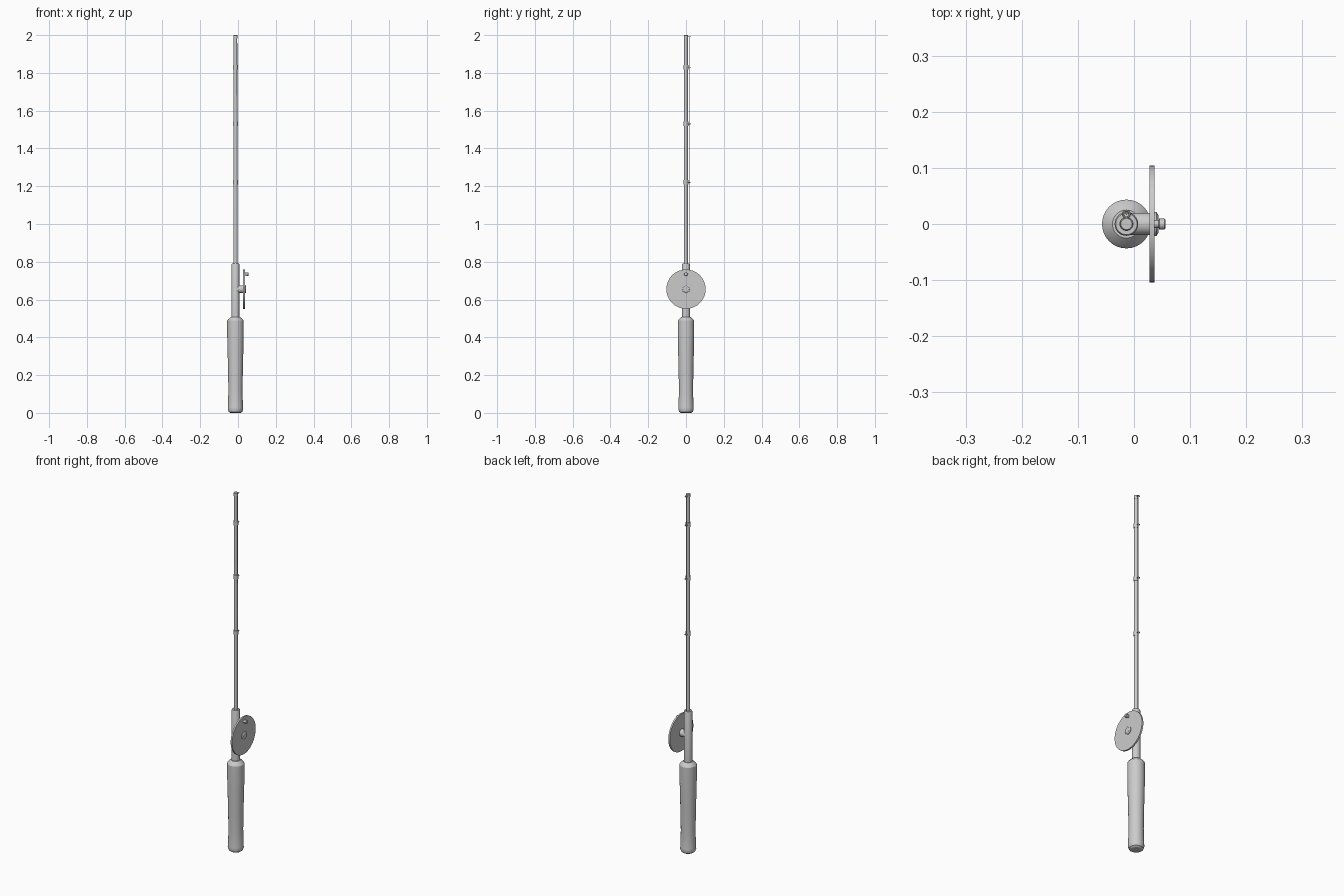
import bpy, math
from mathutils import Matrix, Vector

if "Cube" in bpy.data.objects:
    bpy.data.objects.remove(bpy.data.objects["Cube"])

CX = -0.0135          # rod axis
REEL_Z = 0.655        # reel spindle height


def lathe(name, profile, origin, axis='Z', sides=32):
    """Revolve (radius, height) points into a capped solid along Z or X."""
    rot = Matrix.Rotation(math.pi / 2, 4, 'Y') if axis == 'X' else Matrix()
    verts, faces = [], []
    for r, h in profile:
        for i in range(sides):
            a = 2 * math.pi * i / sides
            p = Vector((r * math.cos(a), r * math.sin(a), h))
            verts.append(rot @ p + Vector(origin))
    for k in range(len(profile) - 1):
        for i in range(sides):
            j = (i + 1) % sides
            faces.append((k * sides + i, k * sides + j,
                          (k + 1) * sides + j, (k + 1) * sides + i))
    last = (len(profile) - 1) * sides
    faces.append(tuple(reversed(range(sides))))
    faces.append(tuple(range(last, last + sides)))
    mesh = bpy.data.meshes.new(name)
    mesh.from_pydata(verts, [], faces)
    ob = bpy.data.objects.new(name, mesh)
    bpy.context.collection.objects.link(ob)
    smooth(ob)
    return ob


def smooth(ob):
    bpy.ops.object.select_all(action='DESELECT')
    ob.select_set(True)
    bpy.context.view_layer.objects.active = ob
    bpy.ops.object.shade_smooth_by_angle(angle=math.radians(30))


base = (CX, 0, 0)

# Grip with a slight waist and a chamfered butt
lathe("grip", [(0.027, 0), (0.036, 0.006), (0.041, 0.02), (0.0395, 0.03), (0.0375, 0.12),
               (0.039, 0.22), (0.042, 0.34), (0.0435, 0.40), (0.0435, 0.488),
               (0.040, 0.494), (0.025, 0.508)], base)

# Reel seat tube
lathe("reel_seat", [(0.021, 0.50), (0.021, 0.785), (0.019, 0.79)], base)

# Rod blank and tip cap
lathe("rod", [(0.0105, 0.78), (0.0095, 1.995)], base, sides=24)
lathe("tip_cap", [(0.0115, 1.982), (0.0115, 1.998), (0.010, 2.0)], base, sides=24)

# Line guides: a band round the rod with a ring behind it
for n, z in enumerate((1.22, 1.53, 1.83, 1.991)):
    if z < 1.9:
        lathe(f"guide_band_{n + 1}", [(0.0125, z - 0.012), (0.0125, z + 0.012)], base, sides=24)
    bpy.ops.mesh.primitive_torus_add(major_radius=0.006, minor_radius=0.002,
                                     major_segments=20, minor_segments=8,
                                     location=(CX, 0.0175, z))
    bpy.context.object.name = f"guide_ring_{n + 1}"
    smooth(bpy.context.object)

# Fishing line running through the rings
lathe("fishing_line", [(0.0012, 0.78), (0.0012, 1.993)], (CX, 0.0175, 0), sides=8)

# Reel: spindle, disc, hub and winding knob, all turned about X
reel = (0, 0, REEL_Z)
lathe("reel_spindle", [(0.020, CX), (0.020, 0.028)], reel, 'X')
lathe("reel_disc", [(0.104, 0.0275), (0.104, 0.0365)], reel, 'X', 64)
lathe("reel_hub", [(0.021, 0.036), (0.021, 0.040), (0.016, 0.0435)], reel, 'X')
lathe("winding_knob", [(0.007, 0.036), (0.007, 0.044), (0.0095, 0.045),
                       (0.0095, 0.054), (0.008, 0.056)], (0, 0, 0.735), 'X', 24)
